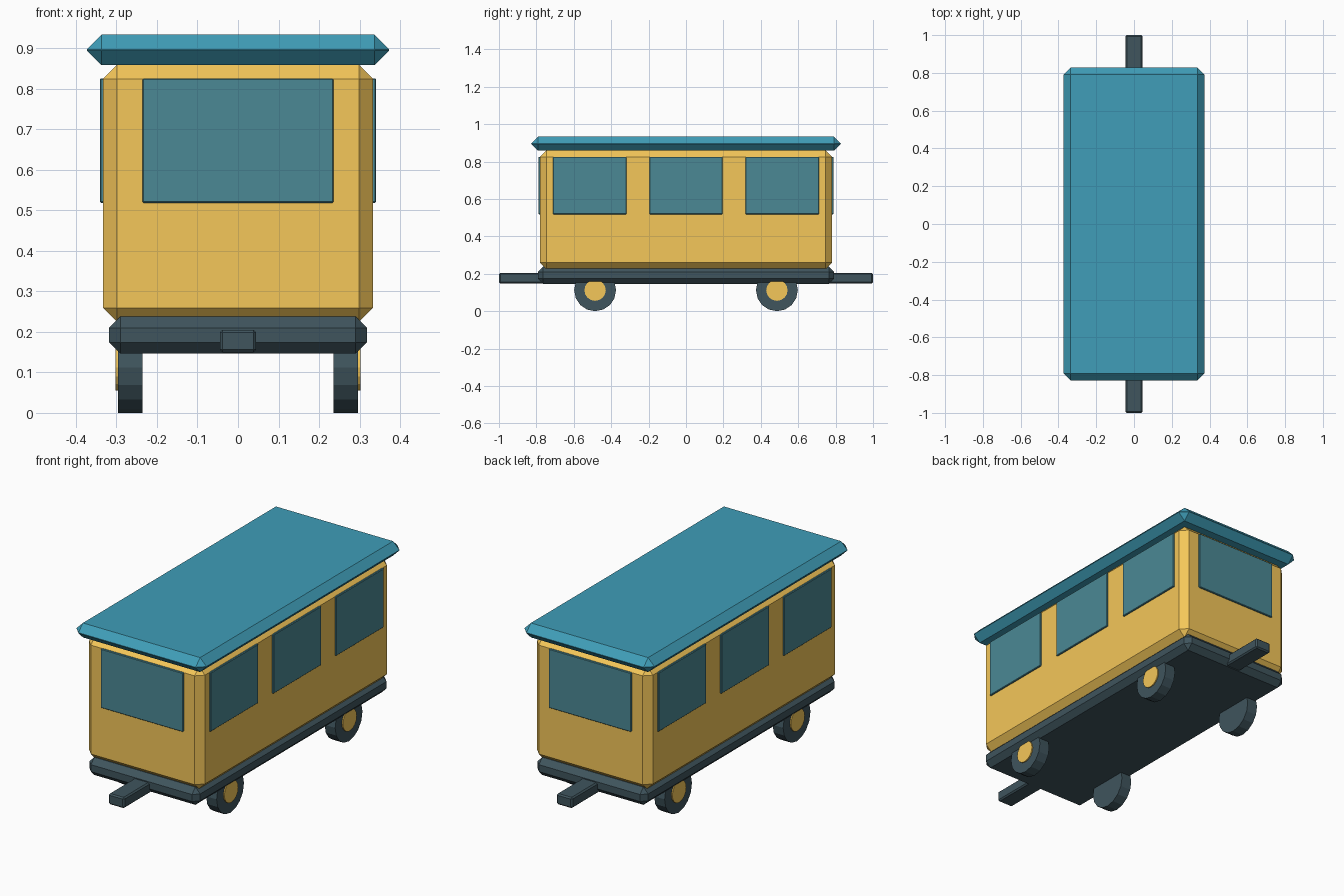
import bpy, bmesh
from math import pi
from mathutils import Matrix

if "Cube" in bpy.data.objects:
    bpy.data.objects.remove(bpy.data.objects["Cube"])


def material(name, rgb):
    m = bpy.data.materials.new(name)
    m.diffuse_color = (*rgb, 1)
    m.use_nodes = True
    m.node_tree.nodes["Principled BSDF"].inputs["Base Color"].default_value = m.diffuse_color
    return m


YELLOW = material("yellow_paint", (0.91, 0.57, 0.10))
TEAL = material("teal_paint", (0.05, 0.34, 0.48))
GLASS = material("window_glass", (0.07, 0.25, 0.30))
DARK = material("dark_metal", (0.05, 0.09, 0.11))


def finish(name, bm, mat):
    me = bpy.data.meshes.new(name)
    bm.to_mesh(me)
    bm.free()
    me.materials.append(mat)
    ob = bpy.data.objects.new(name, me)
    bpy.context.collection.objects.link(ob)
    return ob


def box(name, lo, hi, bevel, mat):
    """Box between two corners with single-segment chamfered edges."""
    bm = bmesh.new()
    bmesh.ops.create_cube(bm, size=1)
    for v in bm.verts:
        v.co = [(a + b) / 2 + c * (b - a) for a, b, c in zip(lo, hi, v.co)]
    ob = finish(name, bm, mat)
    mod = ob.modifiers.new("chamfer", 'BEVEL')
    mod.width, mod.segments = bevel, 1
    return ob


def disc(name, x0, x1, y, z, r, mat):
    """16-sided cylinder along x with a vertex pointing straight down."""
    bm = bmesh.new()
    bmesh.ops.create_cone(bm, cap_ends=True, segments=16, radius1=r, radius2=r,
                          depth=abs(x1 - x0),
                          matrix=Matrix.Translation(((x0 + x1) / 2, y, z)) @ Matrix.Rotation(pi / 2, 4, 'Y'))
    return finish(name, bm, mat)


# Main shell
box("chassis", (-0.318, -0.792, 0.146), (0.318, 0.792, 0.238), 0.028, DARK)
box("cabin", (-0.333, -0.781, 0.224), (0.333, 0.781, 0.859), 0.035, YELLOW)
box("roof", (-0.373, -0.828, 0.858), (0.373, 0.828, 0.933), 0.0365, TEAL)

for s in (-1, 1):
    side = "left" if s < 0 else "right"
    end = "front" if s < 0 else "back"

    # Three windows along each side
    for i in (-1, 0, 1):
        x0, x1 = sorted((s * 0.329, s * 0.341))
        box(f"{side}_window_{i + 2}", (x0, i * 0.515 - 0.196, 0.518),
            (x1, i * 0.515 + 0.196, 0.825), 0.003, GLASS)

    # End window and coupler
    y0, y1 = sorted((s * 0.777, s * 0.789))
    box(f"{end}_window", (-0.236, y0, 0.518), (0.236, y1, 0.825), 0.003, GLASS)
    y0, y1 = sorted((s * 0.72, s * 1.0))
    box(f"{end}_coupler", (-0.045, y0, 0.149), (0.045, y1, 0.205), 0.007, DARK)

    # Wheels with hub caps
    for t, axle in ((-1, "front"), (1, "back")):
        disc(f"{axle}_{side}_wheel", s * 0.236, s * 0.296, t * 0.486, 0.112, 0.112, DARK)
        disc(f"{axle}_{side}_hub", s * 0.28, s * 0.302, t * 0.486, 0.112, 0.057, YELLOW)
